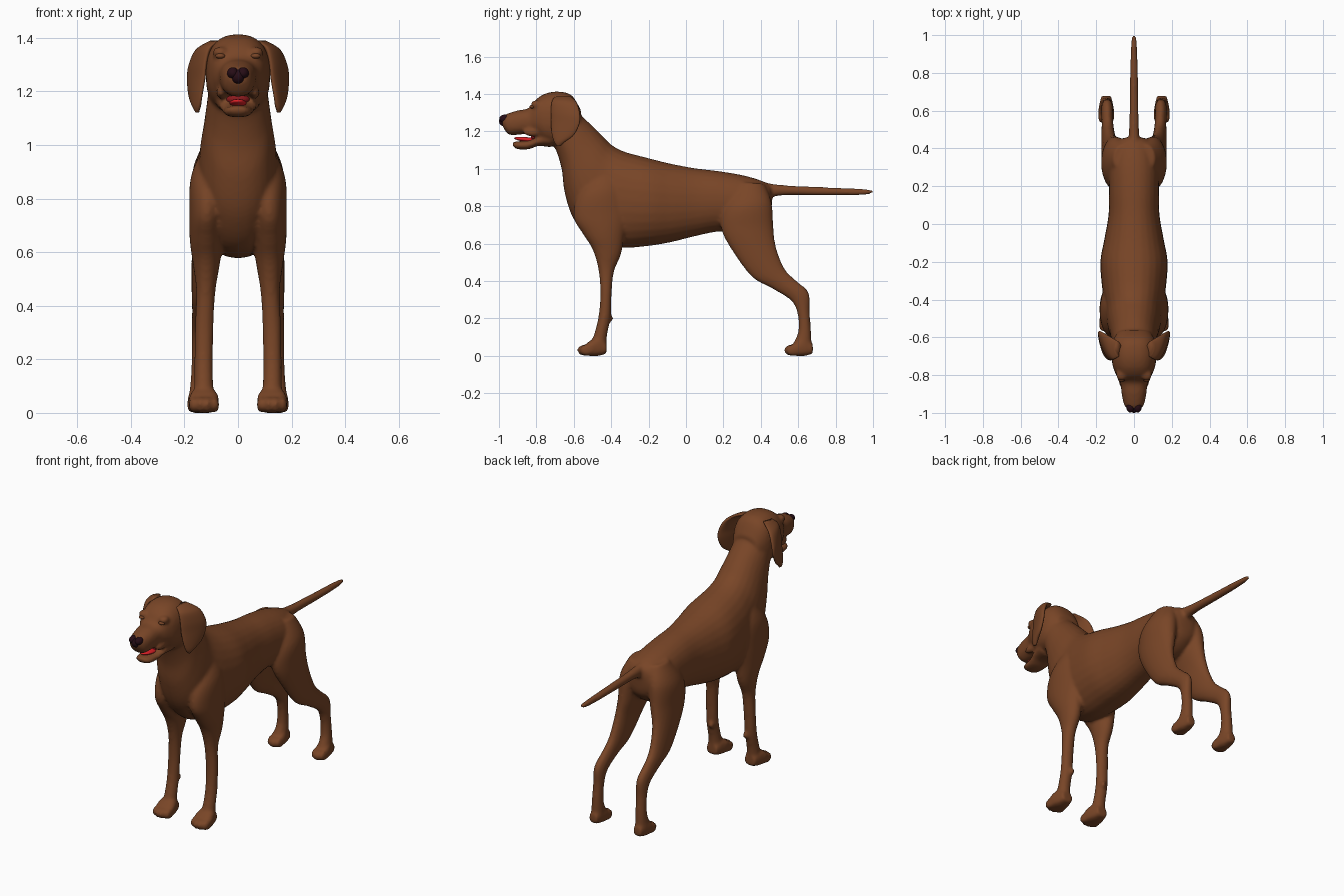
import bpy, bmesh, math
from mathutils import Vector, Matrix


def material(name, rgb):
    m = bpy.data.materials.new(name)
    m.diffuse_color = (*rgb, 1)
    return m


FUR = material("brown fur", (0.19, 0.06, 0.02))
NOSE = material("dark nose", (0.02, 0.004, 0.008))
RED = material("tongue red", (0.75, 0.015, 0.02))
DARK_RED = material("mouth dark red", (0.25, 0.01, 0.012))


def spline(a, b, c, d, t):
    return 0.5 * (2 * b + (c - a) * t + (2 * a - 5 * b + 4 * c - d) * t * t + (3 * b - a - 3 * c + d) * t ** 3)


def loft(bm, rings, side=1, power=2.0, sides=28, steps=5):
    """Ring = (y1, z1, y2, z2, x centre, half width, x slant): two outline points seen from the side."""
    rows = [tuple(r) + (0,) * (7 - len(r)) for r in rings]
    n = len(rows)
    dense = []
    for i in range(n - 1):
        a, b, c, d = rows[max(i - 1, 0)], rows[i], rows[i + 1], rows[min(i + 2, n - 1)]
        for s in range(steps):
            dense.append([spline(*q, s / steps) for q in zip(a, b, c, d)])
    dense.append(rows[-1])
    loops = []
    for y1, z1, y2, z2, xc, hw, dx in dense:
        mid = Vector((xc, (y1 + y2) / 2, (z1 + z2) / 2))
        axis = Vector((dx, (y2 - y1) / 2, (z2 - z1) / 2))
        loop = []
        for k in range(sides):
            t = 2 * math.pi * k / sides
            c, s = (math.copysign(abs(v) ** (2 / power), v) for v in (math.cos(t), math.sin(t)))
            p = mid + axis * c + Vector((hw * s, 0, 0))
            loop.append(bm.verts.new((p.x * side, p.y, p.z)))
        loops.append(loop)
    for p, q in zip(loops, loops[1:]):
        for k in range(sides):
            j = (k + 1) % sides
            bm.faces.new((p[k], p[j], q[j], q[k]))
    bm.faces.new(loops[0])
    bm.faces.new(loops[-1][::-1])


def ball(bm, centre, size, tilt=0):
    mat = Matrix.Translation(centre) @ Matrix.Rotation(tilt, 4, 'X') @ Matrix.Diagonal((*size, 1))
    bmesh.ops.create_uvsphere(bm, u_segments=20, v_segments=12, radius=1, matrix=mat)


def finish(bm, name, mat):
    bmesh.ops.recalc_face_normals(bm, faces=bm.faces)
    for f in bm.faces:
        f.smooth = True
    me = bpy.data.meshes.new(name)
    bm.to_mesh(me)
    bm.free()
    me.materials.append(mat)
    ob = bpy.data.objects.new(name, me)
    bpy.context.collection.objects.link(ob)
    return ob


body = bmesh.new()

# torso and neck
loft(body, [
    (0.46, 0.89, 0.46, 0.82, 0, 0.03),
    (0.43, 0.925, 0.44, 0.73, 0, 0.09),
    (0.32, 0.962, 0.34, 0.66, 0, 0.13),
    (0.18, 0.987, 0.18, 0.665, 0, 0.132),
    (0.05, 1.003, 0.05, 0.64, 0, 0.135),
    (-0.08, 1.027, -0.08, 0.608, 0, 0.157),
    (-0.20, 1.057, -0.20, 0.588, 0, 0.178),
    (-0.33, 1.092, -0.36, 0.578, 0, 0.168),
    (-0.40, 1.13, -0.50, 0.615, 0, 0.152),
    (-0.45, 1.18, -0.60, 0.73, 0, 0.142),
    (-0.50, 1.23, -0.648, 0.87, 0, 0.128),
    (-0.55, 1.275, -0.665, 1.0, 0, 0.117),
    (-0.60, 1.325, -0.70, 1.11, 0, 0.105),
    (-0.64, 1.35, -0.74, 1.15, 0, 0.08)], power=2.15)

# skull and upper muzzle
loft(body, [
    (-0.985, 1.275, -0.982, 1.23, 0, 0.032),
    (-0.96, 1.293, -0.95, 1.185, 0, 0.053),
    (-0.90, 1.312, -0.90, 1.182, 0, 0.065),
    (-0.84, 1.325, -0.84, 1.188, 0, 0.073),
    (-0.80, 1.372, -0.80, 1.175, 0, 0.094),
    (-0.75, 1.403, -0.76, 1.14, 0, 0.112),
    (-0.68, 1.413, -0.70, 1.12, 0, 0.12),
    (-0.61, 1.392, -0.64, 1.10, 0, 0.115),
    (-0.56, 1.31, -0.58, 1.12, 0, 0.085)], power=2.4)

# lower jaw
loft(body, [
    (-0.93, 1.142, -0.925, 1.12, 0, 0.028),
    (-0.90, 1.147, -0.90, 1.105, 0, 0.048),
    (-0.84, 1.153, -0.84, 1.105, 0, 0.058),
    (-0.79, 1.175, -0.79, 1.122, 0, 0.072),
    (-0.72, 1.22, -0.72, 1.115, 0, 0.085)], power=2.3)

# tail
loft(body, [
    (0.36, 0.945, 0.38, 0.86, 0, 0.03),
    (0.45, 0.922, 0.45, 0.852, 0, 0.029),
    (0.55, 0.911, 0.55, 0.859, 0, 0.025),
    (0.70, 0.904, 0.70, 0.857, 0, 0.022),
    (0.88, 0.896, 0.88, 0.857, 0, 0.019),
    (0.97, 0.891, 0.97, 0.863, 0, 0.015),
    (1.00, 0.884, 1.00, 0.87, 0, 0.007)])

for side in (1, -1):
    # front leg with shoulder
    loft(body, [
        (-0.50, 0.98, -0.38, 1.00, 0.08, 0.05),
        (-0.58, 0.86, -0.33, 0.90, 0.108, 0.068),
        (-0.60, 0.74, -0.31, 0.76, 0.116, 0.066),
        (-0.55, 0.65, -0.33, 0.64, 0.118, 0.062),
        (-0.50, 0.57, -0.348, 0.54, 0.118, 0.05),
        (-0.468, 0.46, -0.385, 0.45, 0.12, 0.036),
        (-0.458, 0.33, -0.398, 0.33, 0.126, 0.035),
        (-0.468, 0.21, -0.403, 0.21, 0.128, 0.034),
        (-0.49, 0.12, -0.422, 0.11, 0.128, 0.035),
        (-0.51, 0.07, -0.425, 0.04, 0.127, 0.04)], side)
    # hind leg with thigh
    loft(body, [
        (0.28, 0.93, 0.42, 0.92, 0.06, 0.05),
        (0.20, 0.80, 0.458, 0.82, 0.092, 0.076),
        (0.188, 0.68, 0.468, 0.68, 0.108, 0.064),
        (0.255, 0.55, 0.482, 0.58, 0.125, 0.048),
        (0.355, 0.42, 0.525, 0.47, 0.135, 0.038),
        (0.46, 0.36, 0.58, 0.41, 0.14, 0.031),
        (0.562, 0.295, 0.655, 0.34, 0.142, 0.03),
        (0.597, 0.22, 0.661, 0.24, 0.143, 0.029),
        (0.60, 0.13, 0.668, 0.14, 0.145, 0.031),
        (0.575, 0.07, 0.672, 0.05, 0.147, 0.036)], side)
    # paws with four toes each
    for heel, toe, x, w, top in ((-0.425, -0.55, 0.127, 0.056, 0.095), (0.678, 0.555, 0.147, 0.042, 0.09)):
        d = toe - heel
        loft(body, [
            (heel, top * 0.7, heel, 0.012, x, w * 0.6),
            (heel + d * 0.35, top, heel + d * 0.35, 0, x, w * 0.85),
            (heel + d * 0.7, top * 0.85, heel + d * 0.7, 0, x, w),
            (toe, top * 0.5, toe, 0.004, x, w * 0.8)], side, power=3)
        for k in (-1.5, -0.5, 0.5, 1.5):
            ball(body, (side * (x + k * w * 0.48), toe + abs(k) * 0.012, 0.03), (w * 0.3, 0.038, 0.03))
    # dewclaw, cheek lip and eyelid
    ball(body, (side * 0.115, -0.405, 0.20), (0.016, 0.016, 0.02))
    ball(body, (side * 0.062, -0.82, 1.195), (0.02, 0.05, 0.022))
    ball(body, (side * 0.066, -0.80, 1.345), (0.03, 0.03, 0.022))

dog = finish(body, "dog_body", FUR)
blend = dog.modifiers.new("blend", 'REMESH')
blend.mode = 'VOXEL'
blend.voxel_size = 0.0095
blend.use_smooth_shade = True
soft = dog.modifiers.new("soften", 'SMOOTH')
soft.factor = 0.5
soft.iterations = 5

for side, label in ((1, "left"), (-1, "right")):
    # hanging ear flap
    ear = bmesh.new()
    loft(ear, [
        (-0.70, 1.385, -0.62, 1.39, 0.085, 0.02, 0.005),
        (-0.717, 1.362, -0.585, 1.355, 0.128, 0.022, 0.02),
        (-0.722, 1.31, -0.568, 1.295, 0.15, 0.021, 0.028),
        (-0.722, 1.25, -0.57, 1.24, 0.156, 0.02, 0.028),
        (-0.718, 1.19, -0.60, 1.18, 0.158, 0.017, 0.02),
        (-0.706, 1.145, -0.645, 1.145, 0.155, 0.014, 0.009),
        (-0.69, 1.122, -0.67, 1.122, 0.152, 0.007)], side)
    finish(ear, label + "_ear", FUR)
    # eye
    eye = bmesh.new()
    ball(eye, (side * 0.066, -0.822, 1.332), (0.018, 0.014, 0.01))
    finish(eye, label + "_eye", FUR)

# nose pad: wide on top, narrow below
nose = bmesh.new()
ball(nose, (0, -0.97, 1.255), (0.026, 0.03, 0.028))
for side in (1, -1):
    ball(nose, (side * 0.019, -0.969, 1.268), (0.022, 0.029, 0.022))
finish(nose, "nose", NOSE)

# tongue and mouth lining
tongue = bmesh.new()
ball(tongue, (0, -0.85, 1.156), (0.032, 0.07, 0.013), -0.12)
finish(tongue, "tongue", RED)
lining = bmesh.new()
ball(lining, (0, -0.80, 1.17), (0.045, 0.03, 0.022))
finish(lining, "mouth_lining", DARK_RED)
